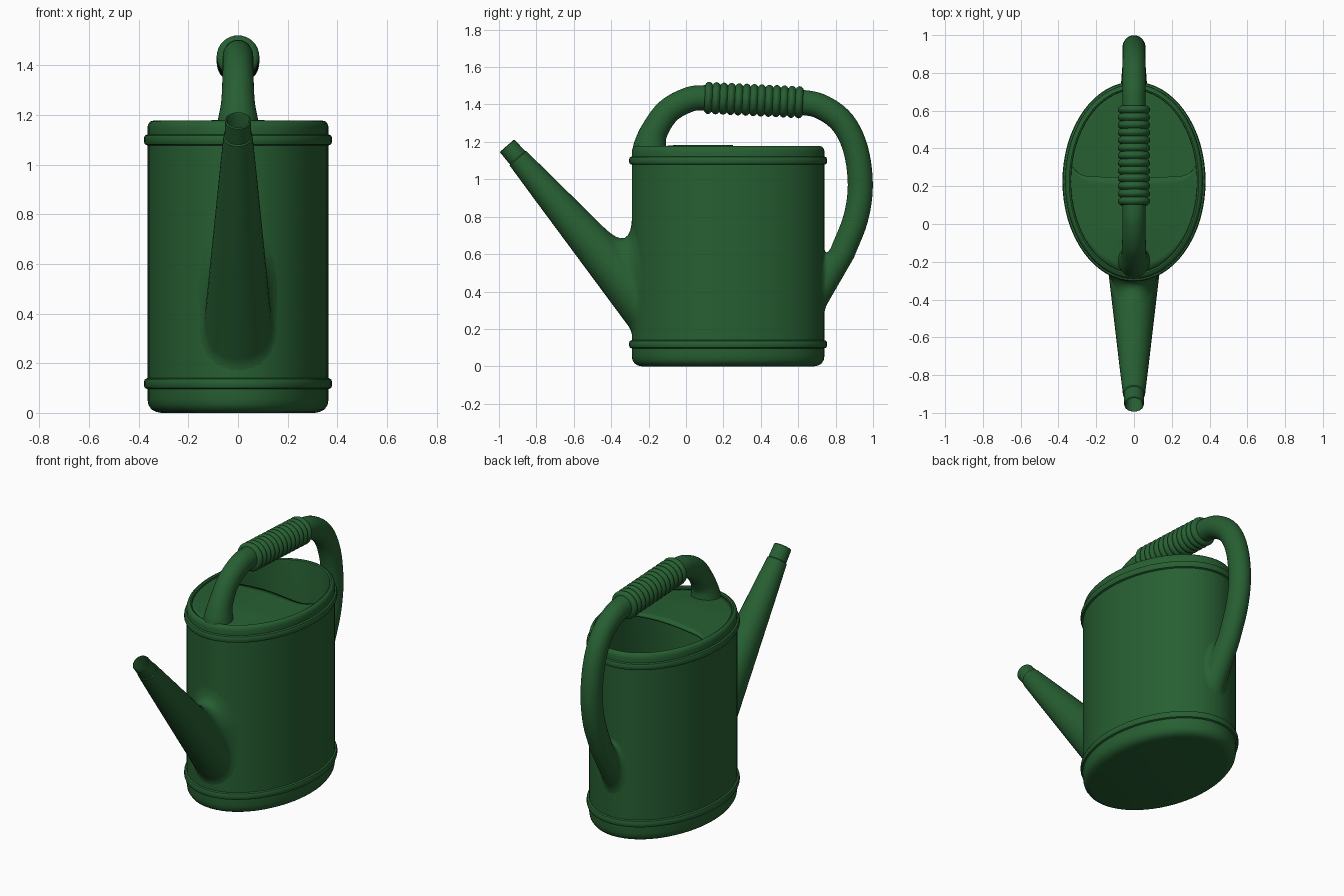
import bpy, bmesh, math
from mathutils import Vector

if "Cube" in bpy.data.objects:
    bpy.data.objects.remove(bpy.data.objects["Cube"])

CY, A, B = 0.225, 0.365, 0.515      # body ellipse: centre y, half width, half depth
N = 32                              # sides of tubes

green = bpy.data.materials.new("garden green")
green.diffuse_color = (0.02, 0.115, 0.032, 1)
green.use_nodes = True
green.node_tree.nodes["Principled BSDF"].inputs["Base Color"].default_value = green.diffuse_color


def make(name, rings, closed=True, cap0=False, cap1=False, angle=35):
    """Skin a list of rings into one smooth object."""
    bm = bmesh.new()
    vs = [[bm.verts.new(p) for p in r] for r in rings]
    n = len(rings[0])
    for r0, r1 in zip(vs, vs[1:]):
        for i in range(n if closed else n - 1):
            j = (i + 1) % n
            bm.faces.new((r0[i], r0[j], r1[j], r1[i]))
    if cap0:
        bm.faces.new(vs[0][::-1])
    if cap1:
        bm.faces.new(vs[-1])
    bmesh.ops.recalc_face_normals(bm, faces=bm.faces)
    me = bpy.data.meshes.new(name)
    bm.to_mesh(me)
    bm.free()
    me.materials.append(green)
    ob = bpy.data.objects.new(name, me)
    bpy.context.collection.objects.link(ob)
    bpy.ops.object.select_all(action='DESELECT')
    ob.select_set(True)
    bpy.context.view_layer.objects.active = ob
    bpy.ops.object.shade_smooth_by_angle(angle=math.radians(angle))
    return ob


def ellipse(off, z, n=64):
    return [Vector(((A + off) * math.cos(t), CY + (B + off) * math.sin(t), z))
            for t in (2 * math.pi * i / n for i in range(n))]


def ring(y, z, dy, dz, r, rx=None):
    """Circle round a path point in the x = 0 plane, angle 0 on the path's left."""
    d = Vector((0, dy, dz)).normalized()
    side = Vector((0, -d.z, d.y))
    rx = rx or r
    return [Vector((rx * math.sin(t), y, z)) + side * r * math.cos(t)
            for t in (2 * math.pi * i / N for i in range(N))]


def smooth_path(pts, steps=5):
    """Catmull-Rom through points of any dimension."""
    p = [Vector(q) for q in pts]
    p = [2 * p[0] - p[1]] + p + [2 * p[-1] - p[-2]]
    out = []
    for a, b, c, d in zip(p, p[1:], p[2:], p[3:]):
        for k in range(steps):
            t = k / steps
            out.append(0.5 * (2 * b + (c - a) * t + (2 * a - 5 * b + 4 * c - d) * t * t
                              + (3 * b - a - 3 * c + d) * t ** 3))
    return out + [p[-2]]


def blend(outer, inner, sign, fillet):
    """Rings that flare from a tube (outer -> inner ring) onto the body wall."""
    def wall(x):
        return CY + sign * B * math.sqrt(max(0, 1 - (x / A) ** 2))
    hits = []
    for p, q in zip(outer, inner):
        lo, hi = 0.0, 1.0
        for _ in range(30):
            m = (lo + hi) / 2
            h = p.lerp(q, m)
            if (h.y - wall(h.x)) * sign > 0:
                lo = m
            else:
                hi = m
        hits.append(p.lerp(q, lo))
    zc = sum(h.z for h in hits) / len(hits)
    curves = []
    for p, h in zip(outer, hits):
        out = Vector((h.x, 0, h.z - zc)).normalized()
        f = fillet(out.z)
        s = h + (p - h).normalized() * min(f, (p - h).length * 0.95)
        e = h + out * f
        e.y = wall(e.x) - sign * 0.002
        curves.append([s * (1 - t) ** 2 + h * 2 * t * (1 - t) + e * t * t
                       for t in (k / 8 for k in range(9))])
    return [list(r) for r in zip(*curves)]


# Body: hollow oval tank with a band near the bottom and the top
def band(z):
    return [(0, z - 0.022), (0.01, z - 0.018), (0.014, z - 0.008),
            (0.014, z + 0.008), (0.01, z + 0.018), (0, z + 0.022)]


profile = [(-0.055, 0), (-0.035, 0.004), (-0.016, 0.014), (-0.004, 0.032), (0, 0.055)]
profile += band(0.118) + band(1.1)
profile += [(0, 1.15), (-0.004, 1.165), (-0.012, 1.174), (-0.022, 1.177),
            (-0.03, 1.172), (-0.032, 1.16), (-0.032, 0.03)]
make("body", [ellipse(o, z) for o, z in profile], cap0=True, cap1=True)

# Lid: crowned plate over the front half, rounded at the corners of the opening
rows = []
for i in range(41):
    u = math.sin(math.pi * (i / 40 - 0.5))
    half = 0.485 * math.sqrt(max(0, 1 - u * u))
    y0, y1 = CY - half, min(0.25 + 0.08 * abs(u) ** 10, CY + half + 0.002)
    row = []
    for k in range(13):
        v = k / 12
        crown = math.cos(math.pi * u / 2) ** 2 * min(1, v * 2.5)
        row.append(Vector((0.336 * u, y0 + (y1 - y0) * v, 1.162 + 0.022 * crown)))
    rows.append(row)
lid = make("lid", rows, closed=False)
sol = lid.modifiers.new("thickness", 'SOLIDIFY')
sol.thickness = 0.015
sol.offset = -1 if lid.data.polygons[200].normal.z > 0 else 1

# Spout: hollow tip, small collar, cone that flares into the body
tip, axis = Vector((0, -0.957, 1.18)), Vector((0, 0.655, -0.755)).normalized()


def spout_ring(s, r):
    c = tip + axis * s
    return ring(c.y, c.z, axis.y, axis.z, r)


spout = [spout_ring(s, r) for s, r in
         [(0.25, 0.04), (0.006, 0.043), (0, 0.047), (0.004, 0.052), (0.085, 0.054),
          (0.09, 0.059), (0.115, 0.061), (0.3, 0.076)]]
spout += blend(spout[-1], spout_ring(1.4, 0.161), -1,
               lambda up: 0.035 + 0.18 * max(0, up) ** 2)
make("spout", spout, cap0=True)

# Handle: bent tube from the lid over the top and down to the back wall (y, z, radius)
path = smooth_path([(-0.193, 1.15, 0.095), (-0.19, 1.19, 0.086), (-0.168, 1.26, 0.073),
                    (-0.1, 1.36, 0.068), (0, 1.42, 0.067), (0.1, 1.436, 0.067),
                    (0.36, 1.424, 0.067), (0.62, 1.411, 0.067), (0.735, 1.382, 0.067),
                    (0.84, 1.3, 0.067), (0.907, 1.16, 0.067), (0.932, 0.97, 0.067),
                    (0.907, 0.79, 0.067), (0.835, 0.605, 0.067)])
handle = []
for i, p in enumerate(path):
    d = path[min(i + 1, len(path) - 1)] - path[max(i - 1, 0)]
    handle.append(ring(p.x, p.y, d.x, d.y, p.z, p.z * 0.92))
handle += blend(handle[-1], ring(0.66, 0.325, -0.53, -0.85, 0.078, 0.075), 1,
                lambda up: 0.04 + 0.03 * max(0, up))
make("handle", handle, cap0=True)

# Grip: ribbed sleeve on the straight part of the handle
ribs, steps = 13, 8
g0, g1 = Vector((0, 0.1, 1.436)), Vector((0, 0.625, 1.411))
grip = [ring(g0.y, g0.z, 1, -0.048, 0.06)]
for k in range(ribs * steps + 1):
    c = g0.lerp(g1, k / (ribs * steps))
    r = 0.072 + 0.014 * abs(math.sin(math.pi * k / steps)) ** 0.8
    grip.append(ring(c.y, c.z, 1, -0.048, r))
grip.append(ring(g1.y, g1.z, 1, -0.048, 0.06))
make("grip", grip, cap0=True, cap1=True, angle=50)
